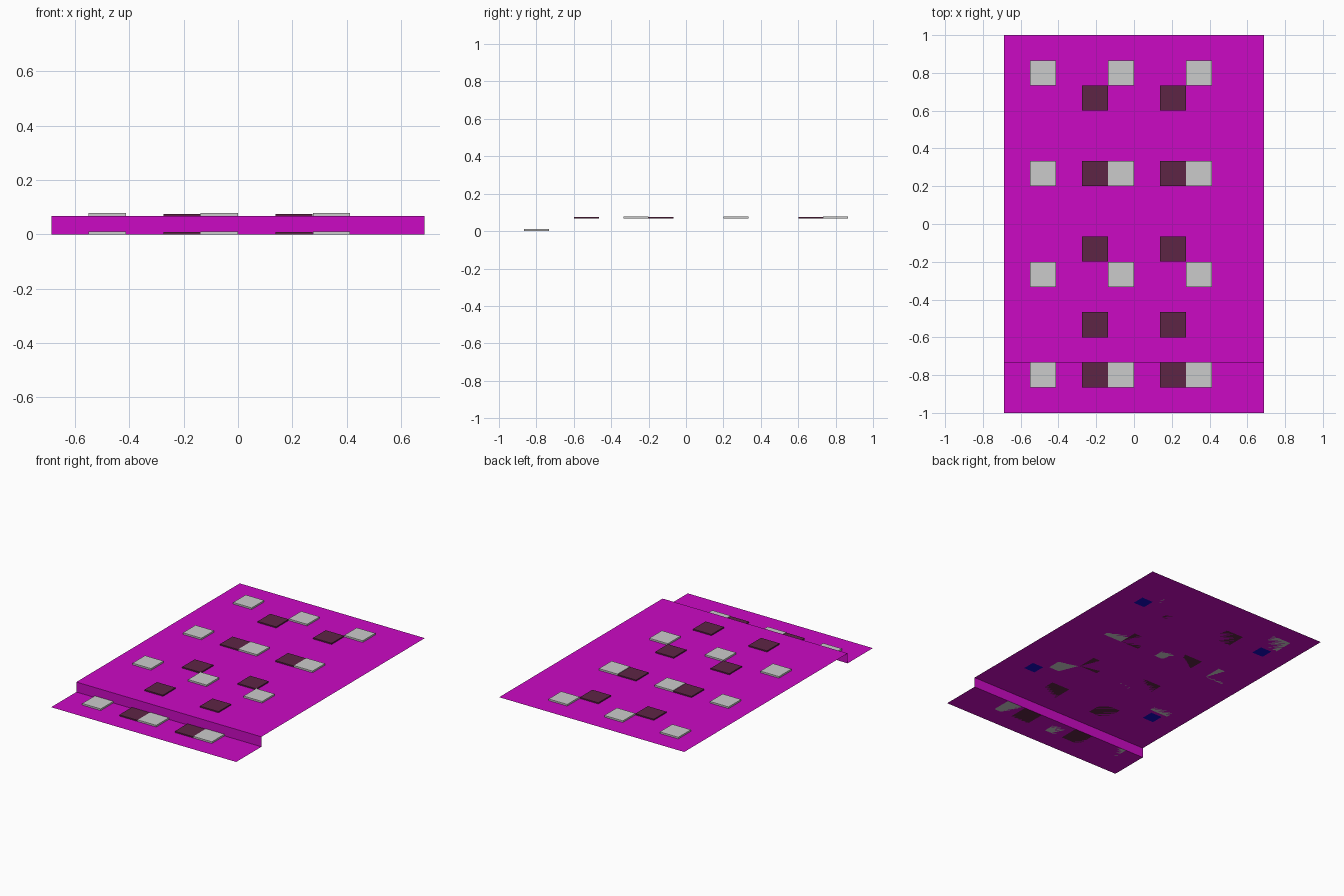
import bpy, bmesh

if "Cube" in bpy.data.objects:
    bpy.data.objects.remove(bpy.data.objects["Cube"])

Z_TOP = 0.067      # height of the raised deck
TILE_H = 0.011
TILE_X, TILE_Y = 0.1375, 0.1333


def material(name, rgb):
    m = bpy.data.materials.new(name)
    m.diffuse_color = (*rgb, 1)
    m.use_nodes = True
    m.node_tree.nodes["Principled BSDF"].inputs["Base Color"].default_value = m.diffuse_color
    return m


magenta = material("magenta", (0.6, 0.003, 0.55))
maroon = material("maroon", (0.11, 0.018, 0.06))
blue = material("blue", (0.007, 0.003, 0.55))


def finish(name, bm, mat=None):
    me = bpy.data.meshes.new(name)
    bm.to_mesh(me)
    bm.free()
    ob = bpy.data.objects.new(name, me)
    bpy.context.collection.objects.link(ob)
    if mat:
        me.materials.append(mat)
    return ob


# stepped sheet: a side profile swept across x
bm = bmesh.new()
profile = [(-1, 0), (-0.733, 0), (-0.733, Z_TOP), (1, Z_TOP)]
rows = [[bm.verts.new((x, y, z)) for x in (-0.687, 0.687)] for y, z in profile]
for a, b in zip(rows, rows[1:]):
    bm.faces.new((a[0], a[1], b[1], b[0]))
finish("stepped_floor", bm, magenta)


def tile(name, x, y, height, mat=None):
    z = 0 if y < -0.733 else Z_TOP
    bm = bmesh.new()
    bmesh.ops.create_cube(bm, size=1)
    bmesh.ops.scale(bm, vec=(TILE_X, TILE_Y, height), verts=bm.verts)
    bmesh.ops.translate(bm, vec=(x, y, z + height / 2), verts=bm.verts)
    finish(name, bm, mat)


# grey tiles, three columns
for x in (-0.481, -0.069, 0.344):
    for y in (-0.8, -0.267, 0.267, 0.8):
        tile("grey_tile", x, y, TILE_H)

# dark tiles, two columns
for x in (-0.206, 0.206):
    for y in (-0.8, -0.533, -0.133, 0.267, 0.667):
        tile("dark_tile", x, y, TILE_H - 0.003, maroon)

# small blue patches lying flush with the underside of the deck
for x in (-0.484, 0.484):
    for y in (-0.4, 0.667):
        bm = bmesh.new()
        s = 0.042
        bm.faces.new([bm.verts.new((x + i * s, y + j * s, Z_TOP - 0.0004))
                      for i, j in ((-1, -1), (1, -1), (1, 1), (-1, 1))])
        finish("blue_patch", bm, blue)
